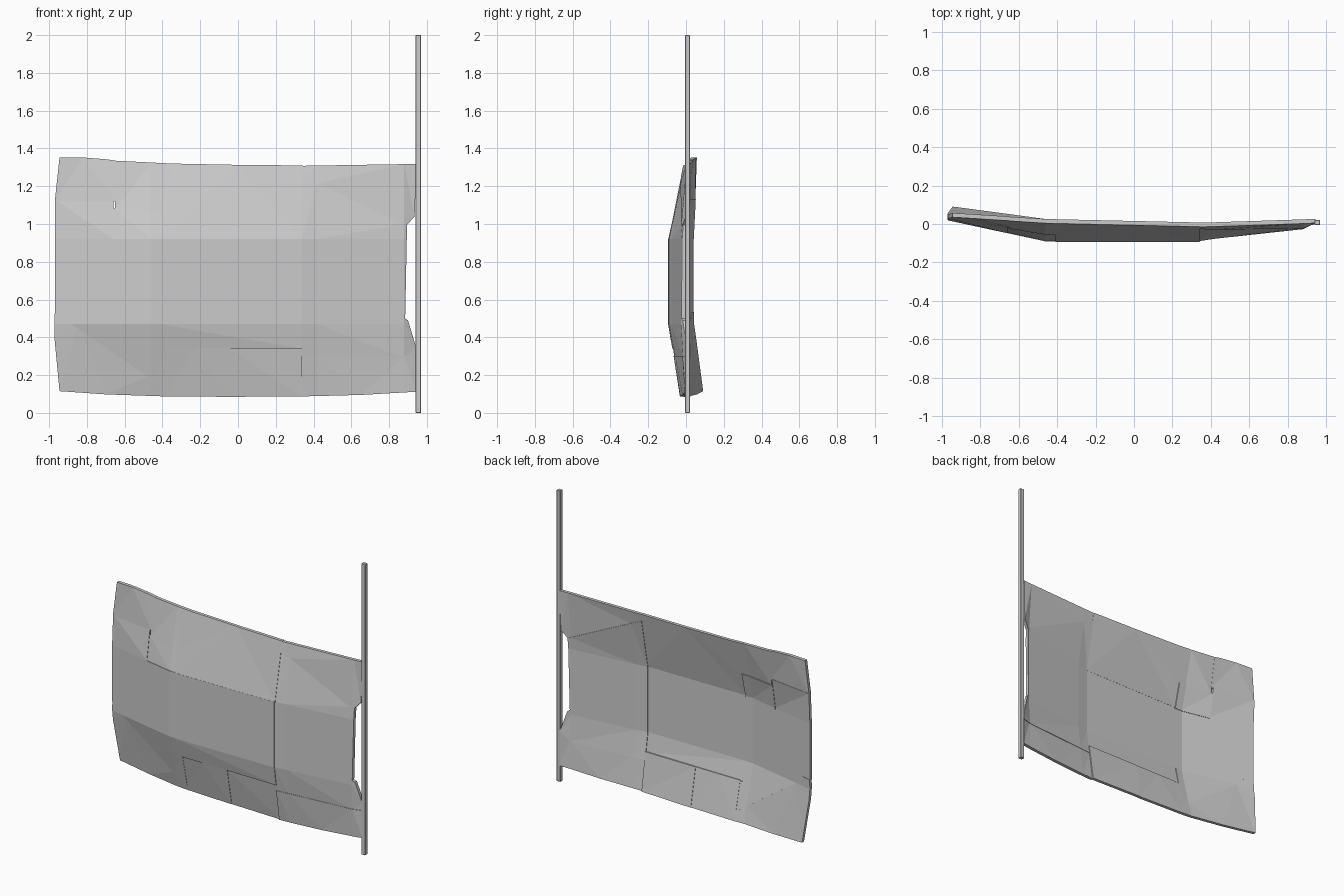
import bpy, bmesh
from mathutils import Vector

if "Cube" in bpy.data.objects:
    bpy.data.objects.remove(bpy.data.objects["Cube"])

# Crease grid of the bent sheet: front-surface depth y at each (z row, x column)
COLS = [-0.97, -0.46, 0.34, 0.42, 0.88, 0.94]
ROWS = [0.085, 0.47, 0.92, 1.31]
DEPTH = [[0.072, 0.0, -0.032, -0.030, -0.005, 0.0],
         [0.016, -0.094, -0.092, -0.080, -0.030, 0.0],
         [0.016, -0.094, -0.092, -0.080, -0.030, 0.0],
         [0.036, 0.004, -0.014, -0.012, 0.003, 0.006]]
THICK = 0.022


def locate(v, axis):
    """Cell index and clamped fraction of v along a crease axis."""
    i = 0
    while i < len(axis) - 2 and v > axis[i + 1]:
        i += 1
    return i, min(1, max(0, (v - axis[i]) / (axis[i + 1] - axis[i])))


def depth(x, z):
    i, u = locate(x, COLS)
    j, w = locate(z, ROWS)
    low = DEPTH[j][i] * (1 - u) + DEPTH[j][i + 1] * u
    high = DEPTH[j + 1][i] * (1 - u) + DEPTH[j + 1][i + 1] * u
    return low * (1 - w) + high * w


def plate(name, outline, offset=0.0, thick=THICK):
    """Cut a flat outline at the creases, bend it onto the sheet, thicken it."""
    bm = bmesh.new()
    bm.faces.new([bm.verts.new((x, 0, z)) for x, z in outline])
    cuts = [((x, 0, 0), (1, 0, 0)) for x in COLS[1:-1]]
    cuts += [((0, 0, z), (0, 0, 1)) for z in ROWS[1:-1]]
    for co, no in cuts:
        bmesh.ops.bisect_plane(bm, geom=bm.verts[:] + bm.edges[:] + bm.faces[:],
                               plane_co=co, plane_no=no, dist=1e-4)
    bmesh.ops.triangulate(bm, faces=bm.faces[:])
    for v in bm.verts:
        v.co.y = depth(v.co.x, v.co.z) + offset
    front = bm.faces[:]
    ext = bmesh.ops.extrude_face_region(bm, geom=front, use_keep_orig=True)
    back = [g for g in ext["geom"] if isinstance(g, bmesh.types.BMVert)]
    bmesh.ops.translate(bm, verts=back, vec=Vector((0, thick, 0)))
    bmesh.ops.recalc_face_normals(bm, faces=bm.faces[:])
    mesh = bpy.data.meshes.new(name)
    bm.to_mesh(mesh)
    bm.free()
    ob = bpy.data.objects.new(name, mesh)
    bpy.context.collection.objects.link(ob)
    return ob


# Square upright pole with a slight edge bevel
bpy.ops.mesh.primitive_cube_add(size=1, location=(0.955, 0.008, 1.0))
pole = bpy.context.object
pole.name = "pole"
pole.scale = (0.03, 0.026, 2.0)
bpy.ops.object.transform_apply(location=False, scale=True)
bevel = pole.modifiers.new("edge_bevel", 'BEVEL')
bevel.width = 0.003
bevel.segments = 1

# Middle of the sheet
plate("centre_plate", [(-0.41, 0.34), (0.34, 0.34), (0.34, 0.92), (-0.41, 0.92)], -0.001)
plate("top_plate", [(-0.41, 0.918), (0.345, 0.918), (0.345, 1.31), (0.0, 1.313),
                    (-0.35, 1.32), (-0.65, 1.335), (-0.65, 1.08), (-0.41, 1.07)])

# Left side
plate("left_plate", [(-0.97, 0.53), (-0.91, 0.53), (-0.91, 0.49), (-0.38, 0.125), (-0.38, 0.34),
                     (-0.408, 0.34), (-0.408, 0.92), (-0.66, 0.92), (-0.66, 1.13), (-0.97, 1.13)], 0.003)
plate("left_patch", [(-0.662, 0.91), (-0.405, 0.91), (-0.405, 1.085), (-0.662, 1.085)], 0.006)
plate("top_left_corner", [(-0.97, 1.12), (-0.645, 1.12), (-0.645, 1.335), (-0.70, 1.343),
                          (-0.82, 1.352), (-0.945, 1.352)], 0.001)
plate("bottom_left_corner", [(-0.945, 0.115), (-0.70, 0.098), (-0.38, 0.087),
                             (-0.375, 0.14), (-0.89, 0.50), (-0.90, 0.535), (-0.97, 0.535),
                             (-0.972, 0.40)], 0.005)

# Lower patches
plate("bottom_patch_left", [(-0.385, 0.087), (-0.04, 0.085), (-0.04, 0.345), (-0.23, 0.345),
                            (-0.385, 0.345)], 0.005)
plate("bottom_patch_right", [(-0.045, 0.085), (0.34, 0.087), (0.34, 0.345), (-0.045, 0.345)], 0.008)

# Right side, notched beside the pole
plate("right_plate", [(0.338, 0.29), (0.942, 0.29), (0.942, 0.35), (0.90, 0.49), (0.885, 0.50),
                      (0.895, 0.995), (0.338, 1.26)], 0.003)
plate("top_right_corner", [(0.338, 1.255), (0.89, 0.99), (0.935, 1.04), (0.945, 1.318),
                           (0.338, 1.308)], -0.001)
plate("bottom_right_strip", [(0.335, 0.087), (0.65, 0.095), (0.945, 0.112), (0.945, 0.30),
                             (0.335, 0.30)], 0.0)
